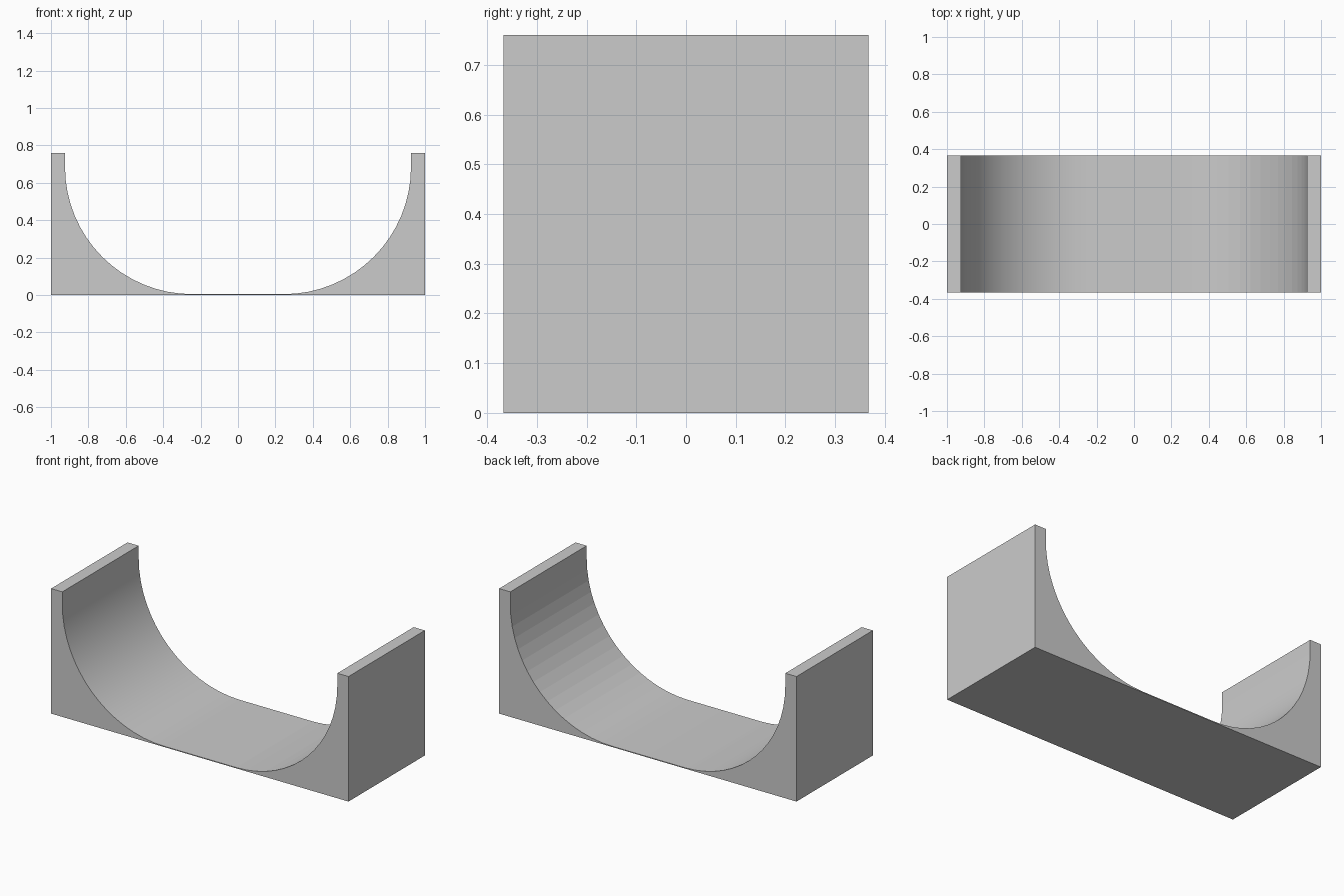
import bpy, bmesh, math

if "Cube" in bpy.data.objects:
    bpy.data.objects.remove(bpy.data.objects["Cube"])

HALF_DEPTH = 0.367
TOP = 0.76
CX, CZ, R = 0.245, 0.685, 0.68   # fillet centre and radius
SEGMENTS = 16

# Right half of the channel: fillet from floor up to the wall, then the rim
arc = []
for i in range(SEGMENTS + 1):
    a = math.pi / 2 * i / SEGMENTS
    arc.append((CX + R * math.sin(a), CZ - R * math.cos(a)))
half = arc + [(CX + R, TOP), (1, TOP), (1, 0)]

# Mirror the half into a closed cross-section
profile = half + [(-x, z) for x, z in reversed(half)]

# Extrude the cross-section through the depth
bm = bmesh.new()
verts = [bm.verts.new((x, -HALF_DEPTH, z)) for x, z in profile]
face = bm.faces.new(verts)
ext = bmesh.ops.extrude_face_region(bm, geom=[face])
moved = [g for g in ext["geom"] if isinstance(g, bmesh.types.BMVert)]
bmesh.ops.translate(bm, verts=moved, vec=(0, 2 * HALF_DEPTH, 0))
bmesh.ops.recalc_face_normals(bm, faces=bm.faces)
mesh = bpy.data.meshes.new("curved_channel")
bm.to_mesh(mesh)
bm.free()
channel = bpy.data.objects.new("curved_channel", mesh)
bpy.context.collection.objects.link(channel)

# Smooth left curve, faceted right curve
bpy.context.view_layer.objects.active = channel
channel.select_set(True)
bpy.ops.object.shade_smooth_by_angle(angle=math.radians(30))
for poly in mesh.polygons:
    if poly.center.x > CX or abs(poly.normal.y) > 0.9:
        poly.use_smooth = False
